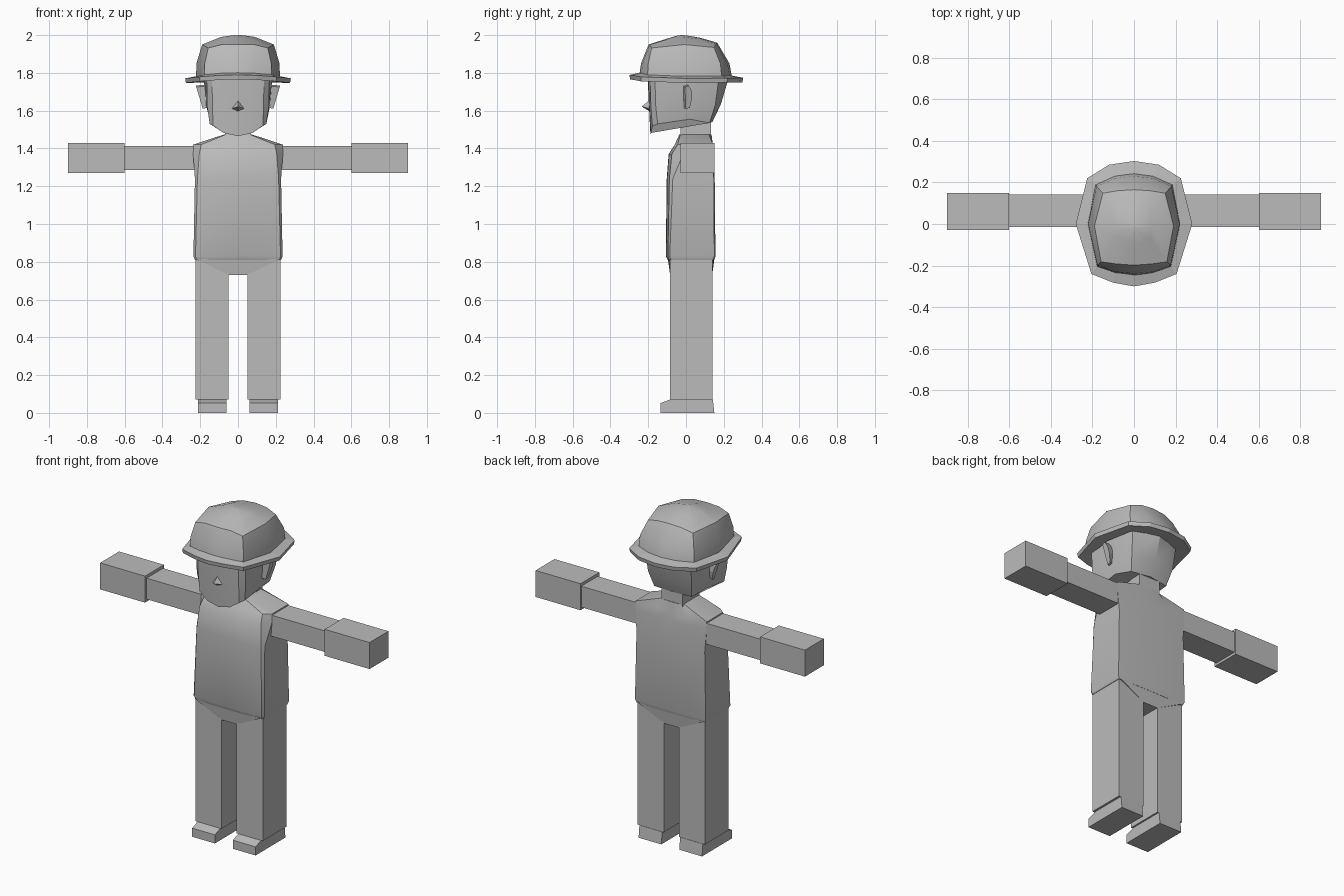
import bpy, bmesh, math

grey = bpy.data.materials.new("plain grey")
grey.diffuse_color = (0.5, 0.5, 0.5, 1)


def finish(name, bm, smooth=None):
    bmesh.ops.recalc_face_normals(bm, faces=bm.faces)
    me = bpy.data.meshes.new(name)
    bm.to_mesh(me)
    bm.free()
    me.materials.append(grey)
    ob = bpy.data.objects.new(name, me)
    bpy.context.collection.objects.link(ob)
    if smooth:
        bpy.ops.object.select_all(action='DESELECT')
        ob.select_set(True)
        bpy.context.view_layer.objects.active = ob
        bpy.ops.object.shade_smooth_by_angle(angle=math.radians(smooth))
    return ob


def loft(name, rings, smooth=None, close=False):
    """Skin rings given as half outlines (front centre to back centre), mirrored in x."""
    bm = bmesh.new()
    loops = []
    for half in rings:
        full = half + [(-x, y, z) for x, y, z in reversed(half[1:-1])]
        loops.append([bm.verts.new(p) for p in full])
    n = len(loops[0])
    pairs = list(zip(loops, loops[1:])) + ([(loops[-1], loops[0])] if close else [])
    for a, b in pairs:
        for i in range(n):
            j = (i + 1) % n
            bm.faces.new((a[i], a[j], b[j], b[i]))
    if not close:
        bm.faces.new(loops[0])
        bm.faces.new(loops[-1])
    return finish(name, bm, smooth)


def prism(name, profile, x0, x1):
    """Extrude a (y, z) side profile from x0 to x1."""
    bm = bmesh.new()
    a = [bm.verts.new((x0, y, z)) for y, z in profile]
    b = [bm.verts.new((x1, y, z)) for y, z in profile]
    n = len(profile)
    for i in range(n):
        bm.faces.new((a[i], a[(i + 1) % n], b[(i + 1) % n], b[i]))
    bm.faces.new(a)
    bm.faces.new(b)
    return finish(name, bm)


def box(name, x, y, z):
    return prism(name, [(y[0], z[0]), (y[1], z[0]), (y[1], z[1]), (y[0], z[1])], *x)


def ring(z, pts):
    return [(x, y, z) for x, y in pts]


# Limbs, shoes and ears on both sides
for side, s in (("left", 1), ("right", -1)):
    box(side + "_leg", (s * .05, s * .225), (-.085, .14), (.072, .81))
    prism(side + "_shoe", [(-.135, 0), (.15, 0), (.142, .072), (-.08, .072), (-.135, .052)],
          s * .06, s * .212)
    box(side + "_arm", (s * .2, s * .6), (-.015, .142), (1.285, 1.412))
    box(side + "_hand", (s * .6, s * .9), (-.03, .15), (1.27, 1.43))
    bm = bmesh.new()
    outline = [(-.015, 1.73), (.005, 1.738), (.02, 1.71), (.022, 1.67), (.01, 1.62), (-.012, 1.615)]
    inner = [bm.verts.new((s * .165, y, z)) for y, z in outline]
    outer = [bm.verts.new((s * (.185 + (z - 1.61) * .3), y + .01, z - .005)) for y, z in outline]
    for i in range(6):
        j = (i + 1) % 6
        bm.faces.new((inner[i], inner[j], outer[j], outer[i]))
    bm.faces.new(inner)
    bm.faces.new(outer)
    finish(side + "_ear", bm)

# Pelvis tapering to the crotch
loft("pelvis", [ring(.73, [(0, -.084), (.05, -.084), (.05, .139), (0, .139)]),
                ring(.815, [(0, -.096), (.222, -.094), (.222, .148), (0, .15)])])

# Torso with a bevelled hem and sloping shoulders
loft("torso", [
    ring(.81, [(0, -.097), (.1, -.097), (.22, -.09), (.228, -.08), (.228, .145), (.1, .15), (0, .15)]),
    ring(.83, [(0, -.107), (.1, -.105), (.225, -.096), (.236, -.086), (.236, .15), (.1, .156), (0, .156)]),
    ring(1.24, [(0, -.102), (.09, -.1), (.215, -.088), (.228, -.07), (.228, .147), (.1, .152), (0, .152)]),
    ring(1.37, [(0, -.092), (.08, -.09), (.205, -.075), (.238, -.015), (.238, .143), (.1, .15), (0, .15)]),
    ring(1.42, [(0, -.06), (.07, -.06), (.195, -.045), (.238, -.012), (.238, .142), (.1, .142), (0, .142)]),
    ring(1.475, [(0, -.035), (.04, -.035), (.06, -.03), (.07, -.01), (.07, .12), (.05, .135), (0, .135)]),
], 30)

# Neck
box("neck", (-.07, .07), (-.03, .132), (1.44, 1.62))

# Head: angular jaw, flat face and rounded back
loft("head", [
    [(0, -.188, 1.465), (.075, -.186, 1.482), (.132, -.178, 1.52), (.15, -.15, 1.53),
     (.15, .02, 1.555), (.125, .125, 1.535), (0, .14, 1.54)],
    [(0, -.196, 1.62), (.075, -.194, 1.62), (.135, -.186, 1.62), (.163, -.16, 1.62),
     (.17, .02, 1.63), (.145, .155, 1.63), (0, .185, 1.635)],
    [(0, -.203, 1.78), (.08, -.2, 1.78), (.138, -.19, 1.78), (.166, -.165, 1.78),
     (.182, .02, 1.78), (.155, .175, 1.78), (0, .228, 1.78)],
], 25)

# Nose
bm = bmesh.new()
tip = bm.verts.new((0, -.235, 1.622))
base = [bm.verts.new(p) for p in ((-.036, -.19, 1.61), (0, -.19, 1.595), (.036, -.19, 1.61), (0, -.193, 1.655))]
for i in range(4):
    bm.faces.new((base[i], base[(i + 1) % 4], tip))
bm.faces.new(base)
finish("nose", bm)

# Hat brim: a closed band around the crown
brim = [(0, -.3), (.1, -.282), (.205, -.24), (.28, 0), (.225, .22), (.12, .285), (0, .303)]
rim_z = [1.765, 1.763, 1.755, 1.747, 1.748, 1.75, 1.75]
crown = [(0, -.25), (.09, -.237), (.178, -.205), (.222, 0), (.185, .19), (.09, .233), (0, .245)]


def rim(pts, k, dz):
    return [(x * k, y * k, z + dz) for (x, y), z in zip(pts, rim_z)]


loft("hat_brim", [rim(brim, .985, 0), rim(brim, 1, .024), rim(crown, .98, .036), rim(crown, .86, .01)], close=True)

# Hat crown: four panels and a domed top
loft("hat_crown", [
    ring(1.77, crown),
    [(0, -.238, 1.85), (.088, -.23, 1.85), (.176, -.2, 1.85), (.22, 0, 1.85),
     (.18, .182, 1.85), (.09, .22, 1.85), (0, .23, 1.85)],
    [(0, -.198, 1.95), (.085, -.192, 1.95), (.158, -.182, 1.932), (.19, -.01, 1.95),
     (.15, .148, 1.935), (.08, .16, 1.955), (0, .165, 1.96)],
    [(0, -.1, 1.982), (.045, -.09, 1.98), (.075, -.07, 1.978), (.09, -.015, 1.99),
     (.075, .06, 1.98), (.04, .07, 1.984), (0, .075, 1.986)],
    [(0, -.04, 1.999), (.01, -.035, 1.999), (.016, -.03, 1.999), (.02, -.02, 2),
     (.016, -.01, 1.999), (.01, -.005, 1.999), (0, 0, 1.999)],
], 32)
